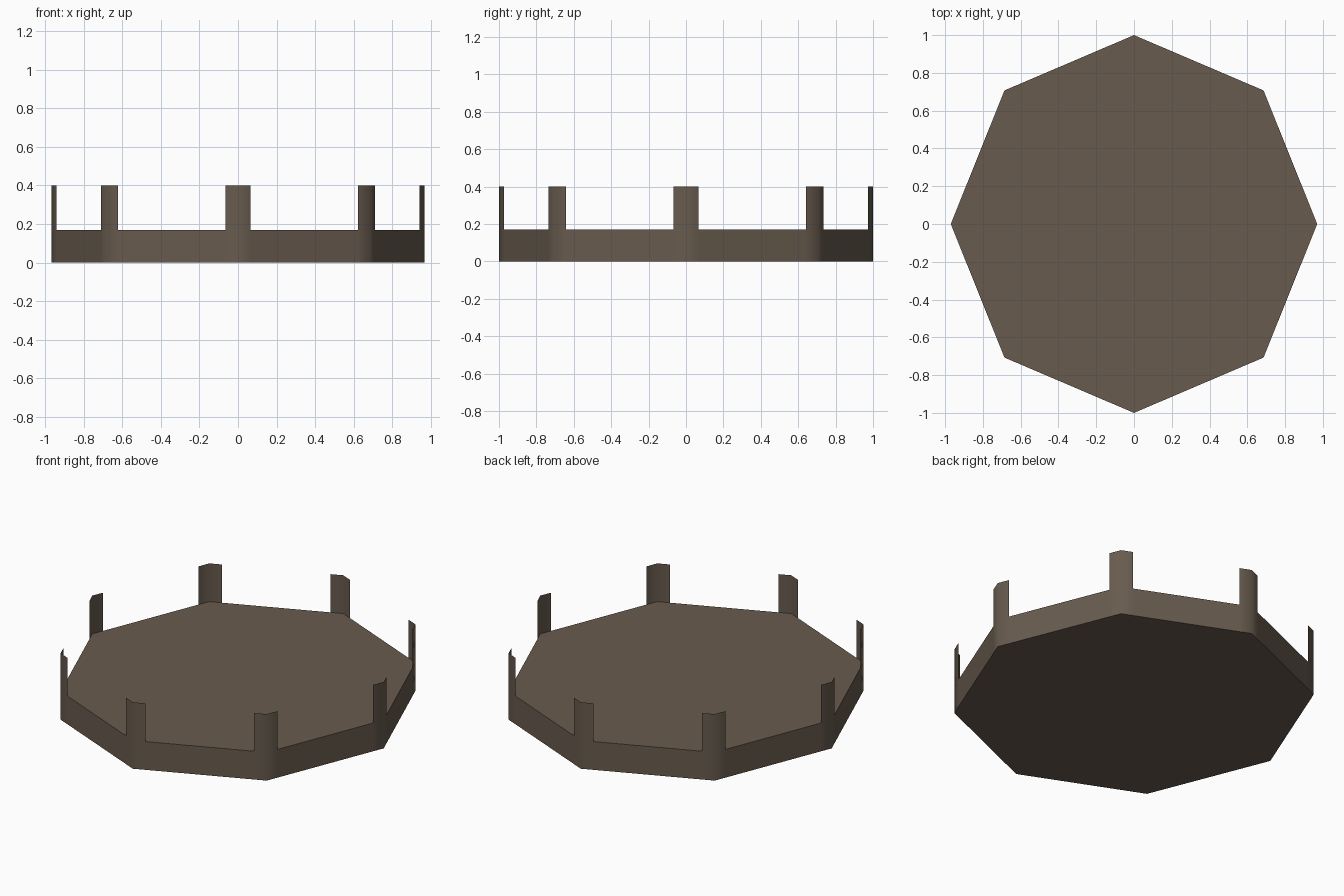
import bpy, bmesh, math

if "Cube" in bpy.data.objects:
    bpy.data.objects.remove(bpy.data.objects["Cube"])

RX, RY = 0.97, 1.0      # slightly narrow octagon
RIM, TOP = 0.17, 0.40   # base height and post height
T = 0.093               # part of each side covered by a post

mat = bpy.data.materials.new("dull brown")
mat.diffuse_color = (0.138, 0.105, 0.076, 1)
mat.use_nodes = True
mat.node_tree.nodes["Principled BSDF"].inputs["Base Color"].default_value = mat.diffuse_color

corners = [(RX * math.cos(i * math.pi / 4), RY * math.sin(i * math.pi / 4)) for i in range(8)]


def mix(a, b, t):
    return (a[0] + (b[0] - a[0]) * t, a[1] + (b[1] - a[1]) * t)


# Outline: every corner with a point just before and after it
outline = []
for i, c in enumerate(corners):
    outline += [mix(c, corners[i - 1], T), c, mix(c, corners[(i + 1) % 8], T)]
n = len(outline)

bm = bmesh.new()
low = [bm.verts.new((x, y, 0)) for x, y in outline]
rim = [bm.verts.new((x, y, RIM)) for x, y in outline]
top = [bm.verts.new((x, y, TOP)) for x, y in outline]

# Smooth shaded wall, with thin bent posts rising at the corners
for i in range(n):
    j = (i + 1) % n
    bm.faces.new((low[i], low[j], rim[j], rim[i])).smooth = True
    if i % 3 != 2:
        bm.faces.new((rim[i], rim[j], top[j], top[i])).smooth = True

# Flat floor and underside, on their own vertices so their edges stay crisp
for z, step in ((RIM, 1), (0, -1)):
    bm.faces.new([bm.verts.new((x, y, z)) for x, y in corners[::step]])

me = bpy.data.meshes.new("octagonal_base_with_posts")
bm.to_mesh(me)
bm.free()
me.materials.append(mat)
ob = bpy.data.objects.new("octagonal_base_with_posts", me)
bpy.context.collection.objects.link(ob)
